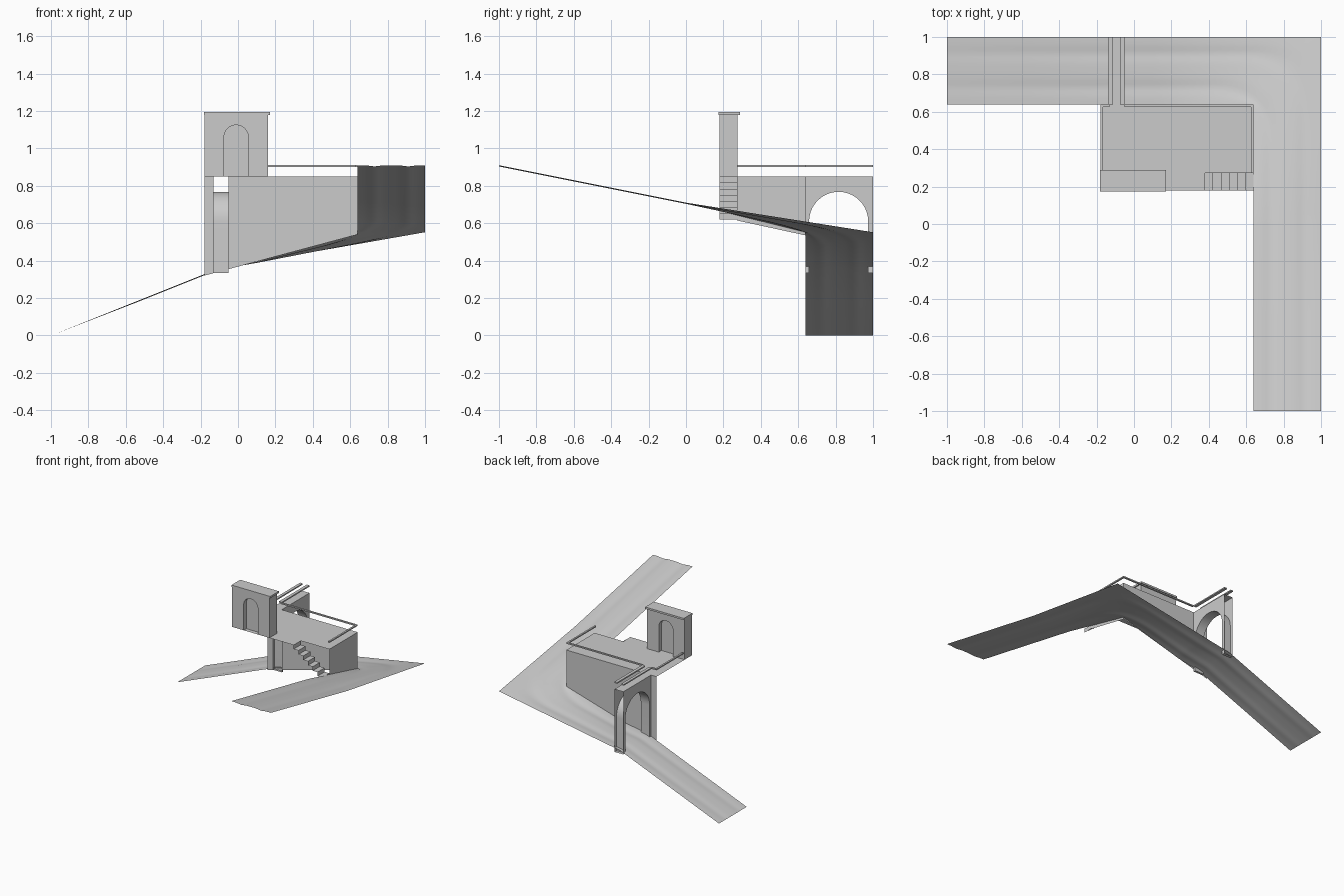
import bpy, bmesh, math

if "Cube" in bpy.data.objects:
    bpy.data.objects.remove(bpy.data.objects["Cube"])


def make(name, verts, faces, smooth=False):
    me = bpy.data.meshes.new(name)
    me.from_pydata(verts, [], faces)
    ob = bpy.data.objects.new(name, me)
    bpy.context.collection.objects.link(ob)
    if smooth:
        bpy.ops.object.select_all(action='DESELECT')
        ob.select_set(True)
        bpy.context.view_layer.objects.active = ob
        bpy.ops.object.shade_smooth_by_angle(angle=math.radians(35))
    return ob


def box(name, x0, x1, y0, y1, z0, z1):
    v = [(x, y, z) for x in (x0, x1) for y in (y0, y1) for z in (z0, z1)]
    f = [(0, 1, 3, 2), (4, 6, 7, 5), (0, 4, 5, 1), (2, 3, 7, 6), (0, 2, 6, 4), (1, 5, 7, 3)]
    return make(name, v, f)


def extrude(name, profile, axis, a, b, caps=True, skip=(), smooth=False):
    """Extrude a 2D profile along x or y; skip leaves listed sides open."""
    n = len(profile)

    def put(p, t):
        return (t, p[0], p[1]) if axis == 'x' else (p[0], t, p[1])
    v = [put(p, a) for p in profile] + [put(p, b) for p in profile]
    f = [(i, (i + 1) % n, (i + 1) % n + n, i + n) for i in range(n) if i not in skip]
    if caps:
        f += [tuple(range(n))[::-1], tuple(range(n, 2 * n))]
    ob = make(name, v, f, smooth)
    bm = bmesh.new()
    bm.from_mesh(ob.data)
    bmesh.ops.recalc_face_normals(bm, faces=bm.faces)
    bm.to_mesh(ob.data)
    bm.free()
    return ob


def arched_wall(u0, u1, base, top, c, r, spring, seg=20):
    """Wall outline with an arched opening rising from its base."""
    arch = [(c + r * math.cos(math.pi * i / seg), spring + r * math.sin(math.pi * i / seg))
            for i in range(seg + 1)]
    return [(u0, base), (u0, top), (u1, top), (u1, base), (c + r, base)] + arch + [(c - r, base)]


# Road: lanes swept up the first leg, round the corner and up the second leg
LANES, CORNER = 20, 32
verts, faces = [], []


def lane_path(d):
    c = 0.64 + 0.36 * d
    w = min(1, 5 * d * (1 - d))
    pts = [(-1, c, 0), (-0.55, c, 0.18), (-0.1, c, 0.36)]
    for i in range(CORNER + 1):
        u = i / CORNER
        sharp = (0.1 + (c - 0.1) * min(1, 2 * u), c - c * max(0, 2 * u - 1))
        s, e = c - 0.32, 0.32
        if sharp[0] > s and sharp[1] > s:
            # round the ruts inside the bend
            a = sharp[0] - s if sharp[0] < c else e + c - sharp[1]
            t = a / (2 * e)
            bx = s + e * (1 - (1 - t) ** 2)
            by = s + e * (1 - t * t)
            sharp = (sharp[0] + (bx - sharp[0]) * w, sharp[1] + (by - sharp[1]) * w)
        pts.append((*sharp, 0.394 + 0.316 * u))
    pts += [(c, -0.5, 0.81), (c, -1, 0.91)]
    dip = -0.006 * sum(math.exp(-((d - k) / 0.09) ** 2) for k in (0.25, 0.75))
    return [(x, y, max(0, z + dip)) for x, y, z in pts]


for j in range(LANES + 1):
    path = lane_path(j / LANES)
    n = len(path)
    verts += path
    if j < LANES:
        faces += [(j * n + i, j * n + i + 1, (j + 1) * n + i + 1, (j + 1) * n + i) for i in range(n - 1)]
make("road", verts, faces, True)

# Platform with a notch for the stairs
P = 0.85
make("platform", [(-0.18, 0.18, P), (0.38, 0.18, P), (0.38, 0.272, P), (0.64, 0.272, P),
                  (0.64, 0.64, P), (-0.18, 0.64, P)], [(0, 1, 2, 3, 4, 5)])


# Retaining walls, with a slot where the gate joins
def wall_z(x):
    return 0.32 + (x + 0.18) * 0.22 / 0.82


for name, a, b in (("back_wall_end", -0.18, -0.13), ("back_wall", -0.05, 0.64)):
    make(name, [(a, 0.64, wall_z(a)), (b, 0.64, wall_z(b)), (b, 0.64, P), (a, 0.64, P)], [(3, 2, 1, 0)])
make("side_wall", [(0.64, 0.272, 0.615), (0.64, 0.64, 0.535), (0.64, 0.64, P), (0.64, 0.272, P)],
     [(0, 1, 2, 3)])

# Hollow arched gate over the road, open at both ends
extrude("road_gate", arched_wall(0.64, 1, 0.335, P, 0.816, 0.158, 0.61), 'x', -0.13, -0.05,
        skip=(0, 2), smooth=True)

# Staircase strip dropping from the platform
sv, steps = [], 7
run, rise = 0.26 / steps, 0.23 / steps
x, z = 0.38, P
outline = [(x, z)]
for i in range(steps):
    z -= rise
    outline.append((x, z))
    if i < steps - 1:
        x += run * steps / (steps - 1)
        outline.append((x, z))
for px, pz in outline:
    sv += [(px, 0.18, pz), (px, 0.272, pz)]
make("stairs", sv, [(2 * i, 2 * i + 2, 2 * i + 3, 2 * i + 1) for i in range(len(outline) - 1)])

# Tower with an arched niche on both faces, and its cap
extrude("tower", arched_wall(-0.18, 0.16, P, 1.18, -0.01, 0.065, 1.06), 'y', 0.18, 0.275, smooth=True)
box("niche_panel", -0.08, 0.06, 0.215, 0.24, P, 1.13)
box("tower_cap", -0.182, 0.17, 0.175, 0.288, 1.18, 1.195)

# Floating handrails around the platform and across the gate
for k, (x0, x1, y0, y1) in enumerate((
        (-0.05, 0.64, 0.626, 0.64), (0.626, 0.64, 0.272, 0.626),
        (-0.18, -0.13, 0.626, 0.64), (-0.18, -0.166, 0.288, 0.626),
        (-0.135, -0.112, 0.64, 1), (-0.075, -0.05, 0.64, 1))):
    box("handrail_%d" % (k + 1), x0, x1, y0, y1, 0.902, 0.912)
